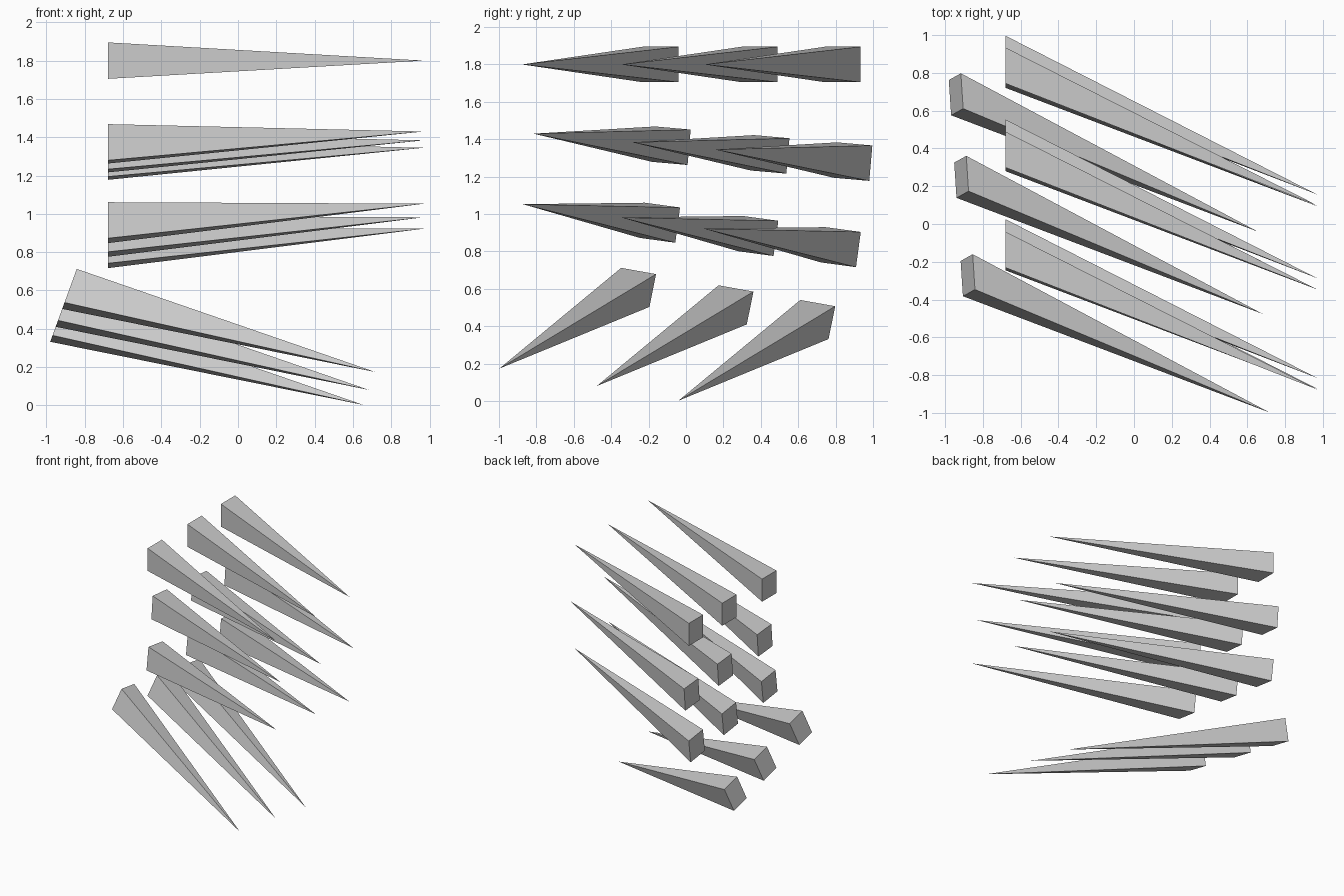
import bpy
from math import radians
from mathutils import Matrix, Vector

if "Cube" in bpy.data.objects:
    bpy.data.objects.remove(bpy.data.objects["Cube"])

LENGTH, SIDE_SHIFT, HALF = 1.65, 0.74, 0.095


def spike_mesh():
    # slanted square pyramid with its tip at the origin
    base = [(-LENGTH, SIDE_SHIFT + y * HALF, z * HALF)
            for y, z in ((-1, -1), (1, -1), (1, 1), (-1, 1))]
    faces = [(3, 2, 1, 0)] + [(i, (i + 1) % 4, 4) for i in range(4)]
    mesh = bpy.data.meshes.new("spike")
    mesh.from_pydata(base + [(0, 0, 0)], [], [tuple(reversed(f)) for f in faces])
    # make the faces point outward
    mesh.update()
    mid = sum((Vector(v) for v in base), Vector()) / 4 * 0.75
    if (mesh.polygons[0].center - mid).dot(mesh.polygons[0].normal) < 0:
        mesh.flip_normals()
    return mesh


mesh = spike_mesh()

# rows of spikes: name, tip of the front spike, roll about x, pitch about y
rows = [
    ("top", (0.97, -0.876, 1.80), 0, 0),
    ("upper_middle", (0.97, -0.815, 1.43), -5, 0),
    ("lower_middle", (0.97, -0.872, 1.053), -7.7, 0),
    ("bottom", (0.718, -0.998, 0.174), -10.8, 20),
]
for name, tip, roll, pitch in rows:
    row = (Matrix.Translation(tip) @ Matrix.Rotation(radians(pitch), 4, 'Y')
           @ Matrix.Rotation(radians(roll), 4, 'X'))
    for i, offset in enumerate((0, 0.53, 0.975)):
        spike = bpy.data.objects.new(f"{name}_spike_{i + 1}", mesh)
        bpy.context.collection.objects.link(spike)
        spike.matrix_world = row @ Matrix.Translation((0, offset, 0))
